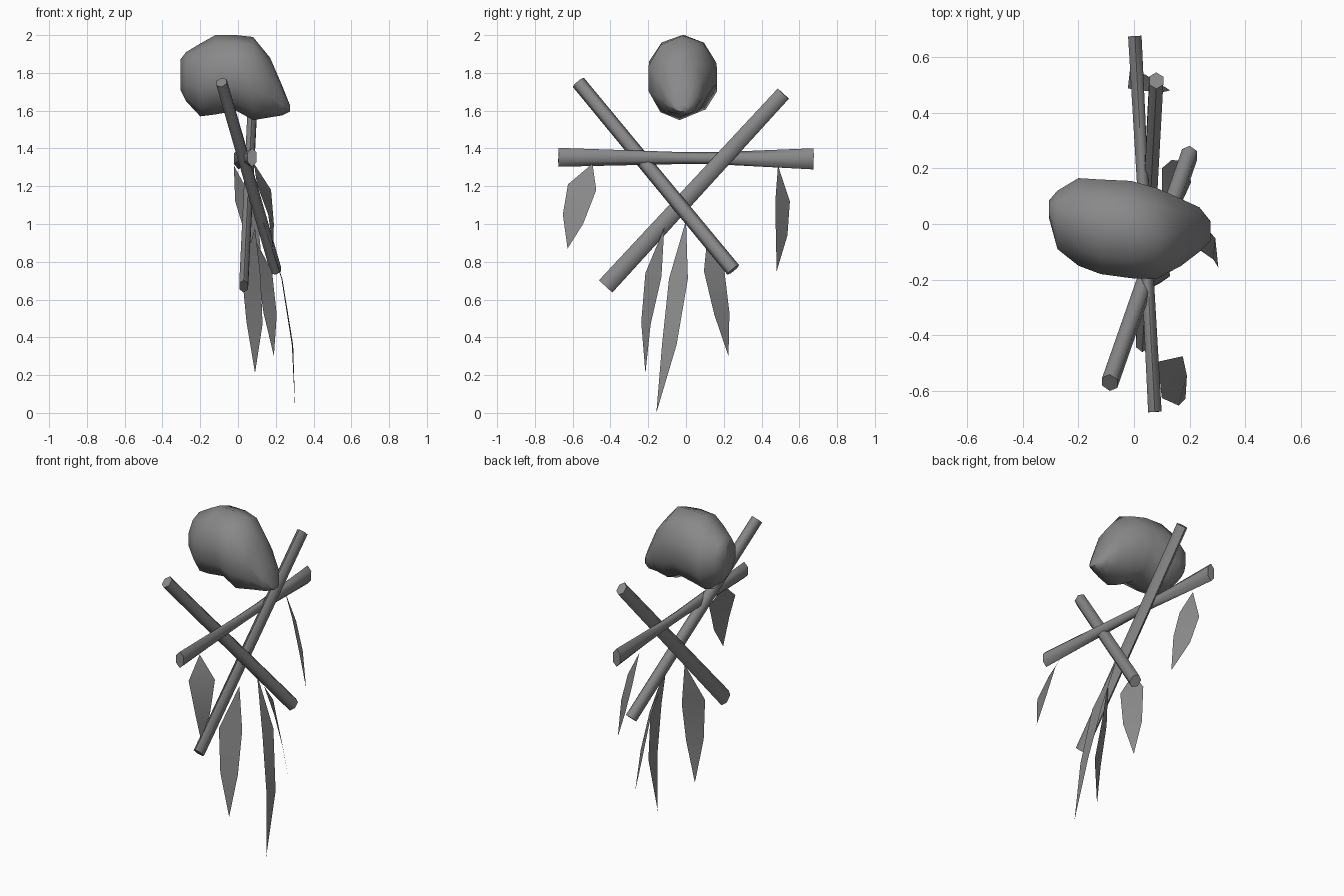
import bpy, math
from mathutils import Vector

if "Cube" in bpy.data.objects:
    bpy.data.objects.remove(bpy.data.objects["Cube"])

grey = bpy.data.materials.new("dark_grey")
grey.diffuse_color = (.25, .25, .25, 1)
grey.use_nodes = True
grey.node_tree.nodes["Principled BSDF"].inputs["Base Color"].default_value = grey.diffuse_color


def make(name, verts, faces, smooth):
    me = bpy.data.meshes.new(name)
    me.from_pydata(verts, [], faces)
    me.materials.append(grey)
    ob = bpy.data.objects.new(name, me)
    bpy.context.collection.objects.link(ob)
    bpy.ops.object.select_all(action='DESELECT')
    ob.select_set(True)
    bpy.context.view_layer.objects.active = ob
    bpy.ops.object.shade_smooth_by_angle(angle=math.radians(smooth))
    return ob


def loft(name, rings, smooth):
    # skin equal-sized rings and cap both ends
    n = len(rings[0])
    verts = [v for r in rings for v in r]
    faces = [(k * n + i, k * n + (i + 1) % n, (k + 1) * n + (i + 1) % n, (k + 1) * n + i)
             for k in range(len(rings) - 1) for i in range(n)]
    faces.append(tuple(reversed(range(n))))
    faces.append(tuple(range(len(verts) - n, len(verts))))
    return make(name, verts, faces, smooth)


def pole(name, a, b, stations, sides=6):
    # stations: (fraction along, sideways radius, upward radius)
    a, b = Vector(a), Vector(b)
    d = (b - a).normalized()
    u = Vector((1, 0, 0))
    u = (u - d * u.dot(d)).normalized()
    w = d.cross(u)
    angles = [math.tau * (i + .5) / sides for i in range(sides)]
    rings = [[a.lerp(b, t) + u * ru * math.cos(q) + w * rw * math.sin(q) for q in angles]
             for t, ru, rw in stations]
    return loft(name, rings, 75)


def feather(name, top, l1, r1, l2, r2, tip):
    return make(name, [top, l1, r1, l2, r2, tip],
                [(0, 1, 2), (1, 3, 4, 2), (3, 5, 4)], 60)


# head: oval sections along x (x, z low, z high, y low, y high)
sections = [(-.305, 1.71, 1.87, .02, .085),
            (-.275, 1.65, 1.91, -.09, .12),
            (-.20, 1.57, 1.955, -.15, .165),
            (-.12, 1.58, 2.0, -.18, .16),
            (-.01, 1.60, 2.0, -.195, .155),
            (.08, 1.55, 1.99, -.198, .13),
            (.17, 1.565, 1.88, -.15, .09),
            (.235, 1.575, 1.73, -.10, .06),
            (.275, 1.595, 1.63, -.06, .01)]
angles = [math.tau * (i + .5) / 10 for i in range(10)]
loft("head", [[(x, (y0 + y1) / 2 + (y1 - y0) / 2 * math.cos(q) * 1.05,
                (z0 + z1) / 2 + (z1 - z0) / 2 * math.sin(q)) for q in angles]
              for x, z0, z1, y0, y1 in sections], 60)

# crossed poles
pole("cross_bar", (.075, -.675, 1.353), (.003, .675, 1.345),
     [(0, .028, .05), (.5, .024, .031), (.62, .024, .032), (1, .028, .056)])
pole("diagonal_pole_a", (-.087, -.57, 1.75), (.2, .25, .757),
     [(0, .032, .038), (1, .032, .04)])
pole("diagonal_pole_b", (.08, .515, 1.69), (.03, -.425, .67),
     [(0, .029, .04), (1, .027, .048)])

# hanging feathers
feather("feather_bar_front", (.085, -.495, 1.32), (.1, -.625, 1.21), (.175, -.475, 1.18),
        (.16, -.652, 1.05), (.19, -.545, 1.0), (.185, -.627, .87))
feather("feather_bar_back", (-.022, .487, 1.31), (-.015, .55, 1.12), (.065, .475, 1.15),
        (.04, .537, .94), (.11, .475, .98), (.13, .48, .75))
feather("feather_long", (.13, 0, 1.02), (.23, -.09, .71), (.235, .01, .71),
        (.285, -.127, .36), (.292, -.05, .36), (.303, -.157, 0))
feather("feather_front", (.09, -.115, .98), (.02, -.215, .74), (.12, -.13, .72),
        (.045, -.237, .48), (.13, -.187, .47), (.09, -.215, .21))
feather("feather_rear", (.1, .11, .9), (.1, .2, .78), (.18, .095, .75),
        (.135, .23, .53), (.205, .15, .52), (.19, .225, .3))
